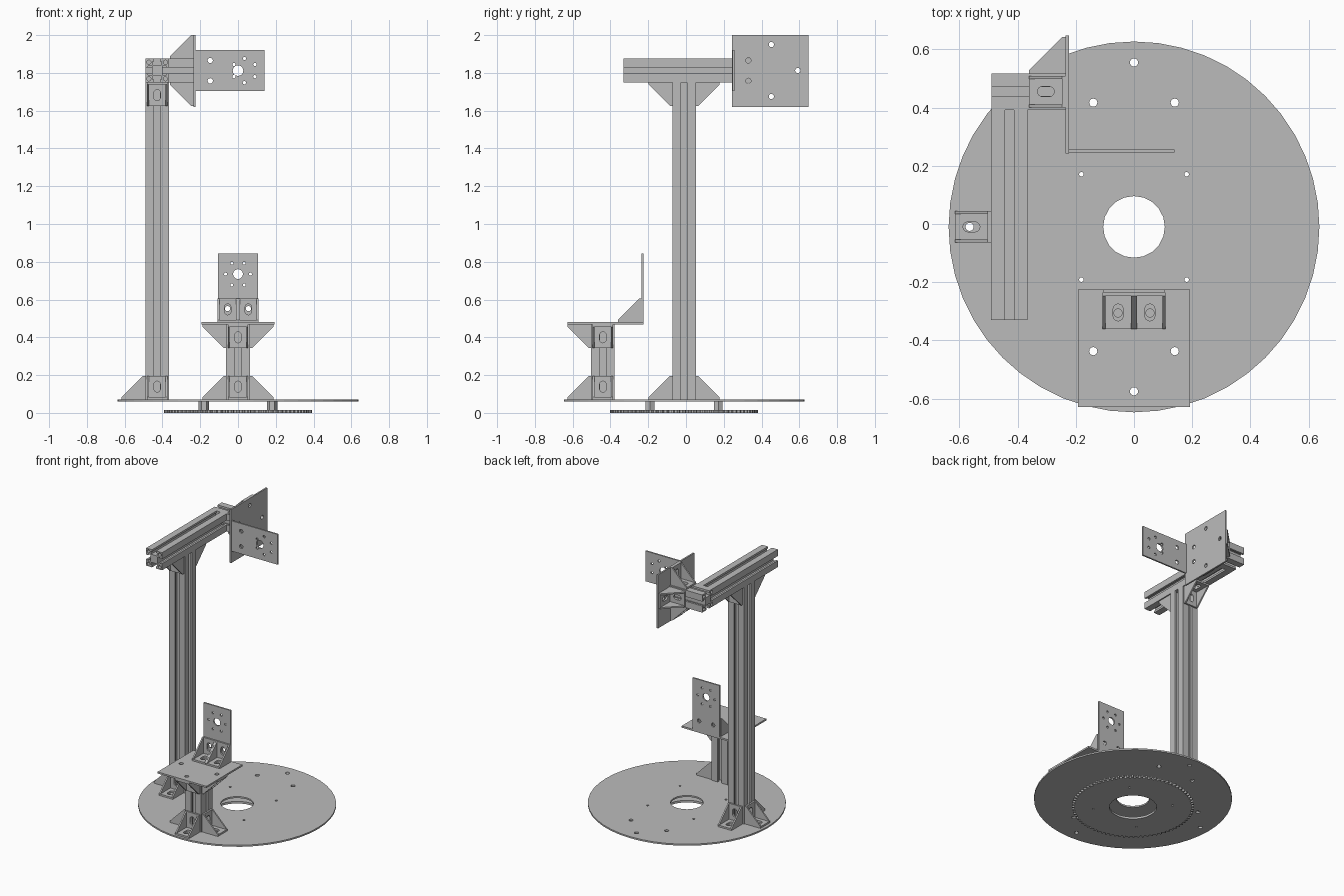
import bpy, bmesh, math
from mathutils import Matrix, Vector

cube = bpy.data.objects.get("Cube")
if cube:
    bpy.data.objects.remove(cube, do_unlink=True)

X, Y, Z = Vector((1, 0, 0)), Vector((0, 1, 0)), Vector((0, 0, 1))

metal = bpy.data.materials.new("grey_metal")
metal.use_nodes = True
GREY = (0.5, 0.5, 0.5, 1)
metal.diffuse_color = GREY
metal.node_tree.nodes["Principled BSDF"].inputs["Base Color"].default_value = GREY


def ring(cx, cy, r, n=16, start=0.0):
    return [(cx + r * math.cos(start + math.tau * i / n),
             cy + r * math.sin(start + math.tau * i / n)) for i in range(n)]


def rect(x0, x1, y0, y1):
    return [(x0, y0), (x1, y0), (x1, y1), (x0, y1)]


def slot(cx, cy, length, r, n=8):
    """Rounded slot running along the first axis."""
    pts = []
    for side, a0 in ((1, -math.pi / 2), (-1, math.pi / 2)):
        for i in range(n + 1):
            a = a0 + math.pi * i / n
            pts.append((cx + side * (length / 2 - r) + r * math.cos(a), cy + r * math.sin(a)))
    return pts


def slab_mesh(loops, origin, u, v, depth):
    """Outline plus holes in the u/v plane, extruded from origin along u x v."""
    curve = bpy.data.curves.new("outline", 'CURVE')
    curve.dimensions, curve.fill_mode, curve.extrude = '2D', 'BOTH', depth / 2
    for loop in loops:
        s = curve.splines.new('POLY')
        s.points.add(len(loop) - 1)
        for p, (a, b) in zip(s.points, loop):
            p.co = (a, b, 0, 1)
        s.use_cyclic_u = True
    helper = bpy.data.objects.new("outline", curve)
    bpy.context.collection.objects.link(helper)
    bpy.context.view_layer.update()
    mesh = bpy.data.meshes.new_from_object(
        helper.evaluated_get(bpy.context.evaluated_depsgraph_get()))
    bpy.data.objects.remove(helper, do_unlink=True)
    n = u.cross(v)
    m = Matrix((u, v, n)).transposed().to_4x4()
    m.translation = Vector(origin) + n * depth / 2
    mesh.transform(m)
    return mesh


def part(name, *slabs):
    bm = bmesh.new()
    for s in slabs:
        mesh = slab_mesh(*s)
        bm.from_mesh(mesh)
        bpy.data.meshes.remove(mesh)
    bmesh.ops.remove_doubles(bm, verts=bm.verts, dist=1e-5)
    bmesh.ops.recalc_face_normals(bm, faces=bm.faces)
    out = bpy.data.meshes.new(name)
    bm.to_mesh(out)
    bm.free()
    out.polygons.foreach_set("use_smooth", [False] * len(out.polygons))
    out.materials.clear()
    out.materials.append(metal)
    obj = bpy.data.objects.new(name, out)
    bpy.context.collection.objects.link(obj)
    return obj


# Slotted square rail
H = 0.0625


def rail(name, origin, u, v, length):
    side = [(-H, H), (-0.016, H), (-0.016, H - 0.014), (-0.024, H - 0.014), (-0.024, H - 0.034),
            (0.024, H - 0.034), (0.024, H - 0.014), (0.016, H - 0.014), (0.016, H)]
    outline = []
    for k in range(4):
        c, s = round(math.cos(k * math.pi / 2)), round(math.sin(k * math.pi / 2))
        outline += [(x * c + y * s, y * c - x * s) for x, y in side]
    bores = [ring(sx * 0.044, sy * 0.044, 0.011, 12) for sx in (-1, 1) for sy in (-1, 1)]
    part(name, ([outline] + bores, origin, u, v, length))


# Corner bracket: two slotted legs and two gussets
L, W, T, G = 0.125, 0.108, 0.012, 0.01


def bracket(name, corner, a, b):
    corner, w = Vector(corner), a.cross(b)
    leg = [rect(0, L, -W / 2, W / 2), slot(0.068, 0, 0.058, 0.017)]
    gusset = [[(0, 0), (L, 0), (L, T), (T, L), (0, L)]]
    part(name,
         (leg, corner, a, b.cross(a), T),
         (leg, corner, b, w, T),
         (gusset, corner - w * W / 2, a, b, G),
         (gusset, corner + w * (W / 2 - G), a, b, G))


CY, BASE = -0.01, 0.071
COL, POST = Vector((-0.428, CY, BASE)), Vector((0, -0.44, BASE))
SHELF = 0.468
bolt = 0.014

# Ring gear and standoffs under the base
TEETH = 80
teeth = []
for i in range(TEETH):
    for f, r in ((-0.3, 0.376), (-0.16, 0.392), (0.16, 0.392), (0.3, 0.376)):
        a = math.tau * (i + f) / TEETH
        teeth.append((r * math.cos(a), CY + r * math.sin(a)))
corners = [(sx * 0.181, CY + sy * 0.181) for sx in (-1, 1) for sy in (-1, 1)]
pins = [ring(x, y, 0.008, 10) for x, y in corners]
part("ring_gear", ([teeth, ring(0, CY, 0.152, 32)] + pins, (0, 0, 0), X, Y, 0.015))
for i, (x, y) in enumerate(corners):
    part(f"standoff_{i + 1}",
         ([ring(x, y, 0.027, 6), ring(x, y, 0.008, 10)], (0, 0, 0.015), X, Y, 0.045))

# Round base plate
holes = [ring(0, CY, 0.106, 20)] + pins
for turn in (0, 1, 2):
    c, s = round(math.cos(turn * math.pi / 2)), round(math.sin(turn * math.pi / 2))
    for x, y in ((0, 0.565), (-0.14, 0.427), (0.14, 0.427)):
        holes.append(ring(x * c - y * s, CY + x * s + y * c, bolt))
part("base_plate", ([ring(0, CY, 0.637, 48)] + holes, (0, 0, 0.06), X, Y, BASE - 0.06))

# Tall column, top beam and cross rail
rail("column", COL, X, Y, 1.75 - BASE)
rail("top_beam", (COL.x, -0.33, 1.8125), Z, X, 0.7225)
rail("cross_rail", (-0.49, 0.455, 1.8125), Y, Z, 0.255)
for label, d in (("front", -Y), ("back", Y), ("right", -X)):
    bracket(f"column_foot_bracket_{label}", COL + d * H, d, Z)
for label, d in (("front", -Y), ("back", Y)):
    bracket(f"column_top_bracket_{label}", Vector((COL.x, COL.y, 1.75)) + d * H, d, -Z)

# Upper side plate with its brackets
side_holes = [(0.452, 1.95), (0.452, 1.675), (0.592, 1.8125), (0.33, 1.866), (0.33, 1.758)]
part("upper_side_plate",
     ([rect(0.243, 0.648, 1.62, 2.0)] + [ring(y, z, bolt) for y, z in side_holes],
      (-0.235, 0, 0), Y, Z, 0.011))
for label, d in (("top", Z), ("bottom", -Z), ("back", Y)):
    bracket(f"side_plate_bracket_{label}", Vector((-0.235, 0.455, 1.8125)) + d * H, -X, d)

# Upper motor plate
part("upper_motor_plate",
     ([rect(-0.224, 0.14, 1.705, 1.92), ring(0, 1.812, 0.028, 20),
       ring(-0.147, 1.866, bolt), ring(-0.147, 1.758, bolt)]
      + [ring(x, z, 0.009, 10) for x, z in ring(0.034, 1.812, 0.064, 6, math.pi / 6)],
      (0, 0.256, 0), X, Z, 0.011))

# Short post with brackets at foot and head
rail("short_post", POST, X, Y, SHELF - BASE)
for label, d in (("front", -Y), ("left", X), ("right", -X)):
    bracket(f"post_foot_bracket_{label}", POST + d * H, d, Z)
    bracket(f"post_head_bracket_{label}", Vector((0, POST.y, SHELF)) + d * H, d, -Z)

# Shelf, lower motor plate and their brackets
shelf_bolts = [(0, -0.575), (-0.14, -0.437), (0.14, -0.437), (-0.055, -0.306), (0.055, -0.306)]
part("shelf",
     ([rect(-0.192, 0.192, -0.628, -0.225)] + [ring(x, y, bolt) for x, y in shelf_bolts],
      (0, 0, SHELF), X, Y, 0.012))
part("lower_motor_plate",
     ([rect(-0.106, 0.106, 0.48, 0.845), ring(0, 0.735, 0.026, 20),
       ring(-0.055, 0.552, bolt), ring(0.055, 0.552, bolt)]
      + [ring(x, z, 0.008, 10) for x, z in ring(0, 0.735, 0.066, 6)],
      (0, -0.225, 0), X, Z, 0.011))
for label, x in (("left", 0.0545), ("right", -0.0545)):
    bracket(f"motor_plate_bracket_{label}", (x, -0.236, 0.48), -Y, Z)
